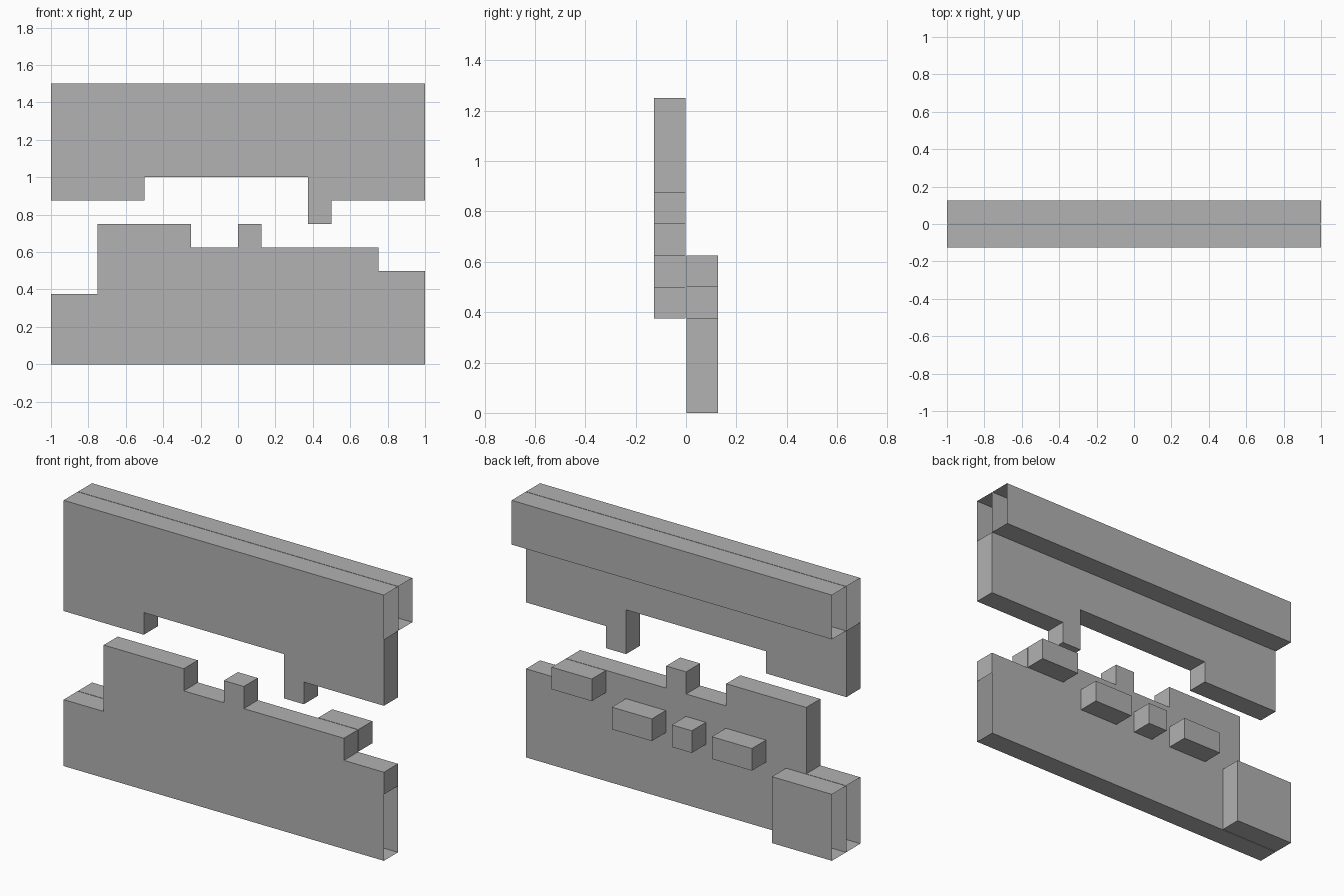
import bpy
import bmesh

UNIT = 0.125   # everything sits on this grid
GAP = 0.0015   # half of the slit between the two layers

cube = bpy.data.objects.get("Cube")
if cube:
    bpy.data.objects.remove(cube, do_unlink=True)

gray = bpy.data.materials.new("stone_gray")
gray.use_nodes = True
colour = (0.445, 0.445, 0.445, 1)
gray.diffuse_color = colour
gray.node_tree.nodes["Principled BSDF"].inputs["Base Color"].default_value = colour


def prism(name, profile, y0, y1):
    """Extrude an x-z outline (grid units) from y0 to y1, leaving the joining ends open."""
    bm = bmesh.new()
    verts = [bm.verts.new((x * UNIT, y0, z * UNIT)) for x, z in profile]
    face = bm.faces.new(verts)
    new = bmesh.ops.extrude_face_region(bm, geom=[face], use_keep_orig=True)["geom"]
    for v in new:
        if isinstance(v, bmesh.types.BMVert):
            v.co.y = y1
    bmesh.ops.recalc_face_normals(bm, faces=bm.faces[:])
    # Ends that butt against a neighbouring piece have no cap
    caps = []
    for f in bm.faces:
        c = f.calc_center_median()
        if abs(c.x) > 0.99 and (c.z < 3 * UNIT or c.z > 10 * UNIT):
            caps.append(f)
    bmesh.ops.delete(bm, geom=caps, context='FACES')
    mesh = bpy.data.meshes.new(name)
    bm.to_mesh(mesh)
    bm.free()
    mesh.materials.append(gray)
    obj = bpy.data.objects.new(name, mesh)
    bpy.context.collection.objects.link(obj)


def back_block(name, x0, x1, z0, z1):
    prism(name, [(x0, z0), (x1, z0), (x1, z1), (x0, z1)], GAP, UNIT + GAP)


# Front layer: broken lower wall and upper wall
lower = [(-8, 0), (8, 0), (8, 3), (8, 4), (6, 4), (6, 5), (1, 5), (1, 6),
         (0, 6), (0, 5), (-2, 5), (-2, 6), (-6, 6), (-6, 3), (-8, 3)]
upper = [(-8, 12), (-8, 10), (-8, 7), (-4, 7), (-4, 8), (3, 8), (3, 6),
         (4, 6), (4, 7), (8, 7), (8, 10), (8, 12)]
prism("lower_wall", lower, -UNIT - GAP, -GAP)
prism("upper_wall", upper, -UNIT - GAP, -GAP)

# Back layer: top beam, end block and the row of small studs
back_block("top_beam", -8, 8, 10, 12)
back_block("end_block", -8, -5, 0, 3)
studs = [(-4, -2, 3), (-1, 0, 3), (1, 3, 3), (4, 6, 4)]
for i, (x0, x1, z) in enumerate(studs, 1):
    back_block(f"back_stud_{i}", x0, x1, z, z + 1)
